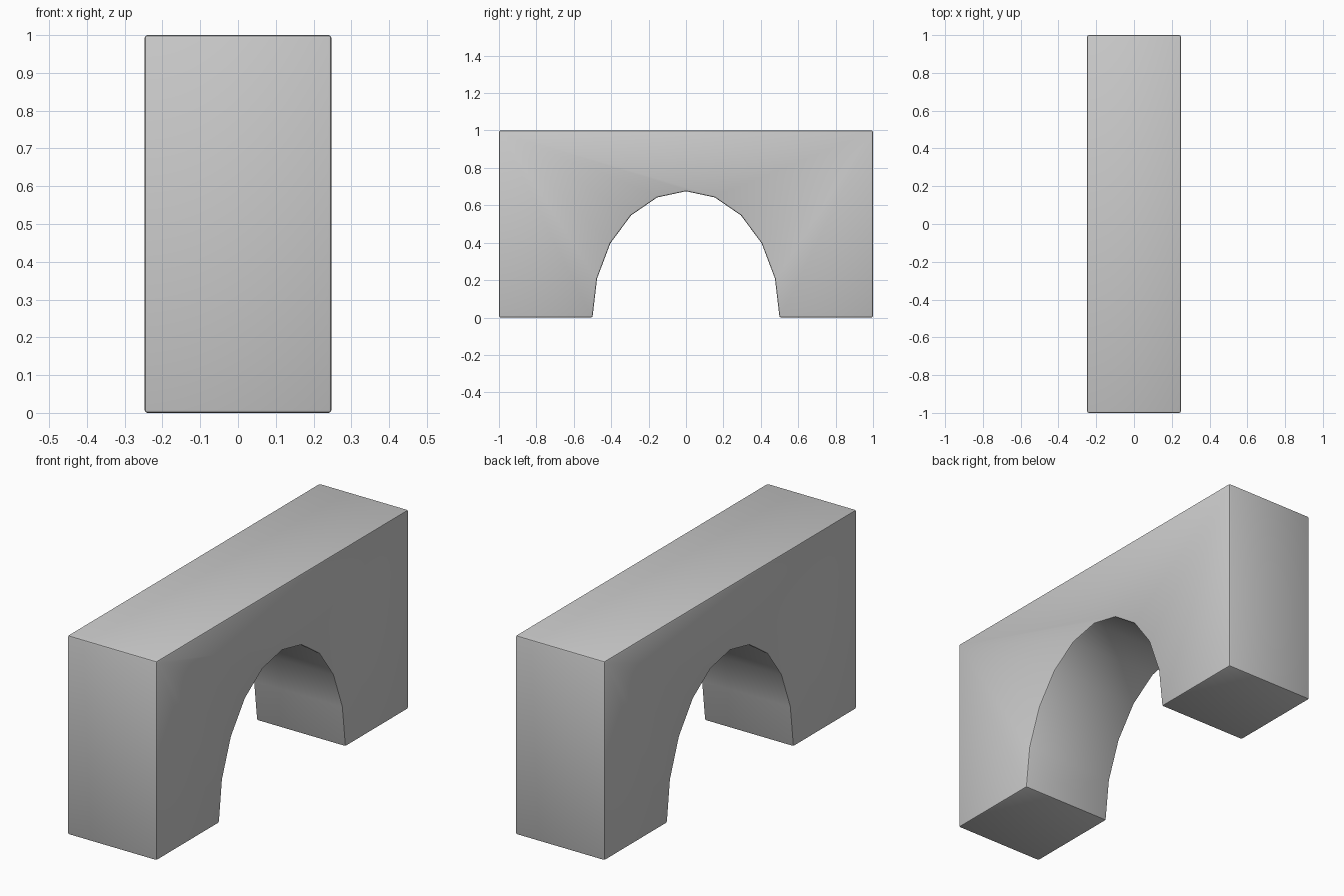
import bpy, bmesh
from math import radians, sin, cos, pi

if "Cube" in bpy.data.objects:
    bpy.data.objects.remove(bpy.data.objects["Cube"])

WIDTH, LENGTH, HEIGHT = 0.495, 2.0, 1.0
ARCH_Y, ARCH_Z, ARCH_STEPS = 0.5, 0.675, 10

# Side profile: outer rectangle with a half-ellipse opening
profile = [(-LENGTH / 2, 0), (-LENGTH / 2, HEIGHT), (LENGTH / 2, HEIGHT), (LENGTH / 2, 0)]
for i in range(ARCH_STEPS + 1):
    a = pi * i / ARCH_STEPS
    profile.append((ARCH_Y * cos(a), ARCH_Z * sin(a)))

# Extrude the profile across the width
bm = bmesh.new()
face = bm.faces.new([bm.verts.new((-WIDTH / 2, y, z)) for y, z in profile])
ext = bmesh.ops.extrude_face_region(bm, geom=[face])
bmesh.ops.translate(bm, vec=(WIDTH, 0, 0),
                    verts=[v for v in ext["geom"] if isinstance(v, bmesh.types.BMVert)])
bmesh.ops.recalc_face_normals(bm, faces=bm.faces)

# Soften the hard edges only, leaving the arch facets alone
hard = [e for e in bm.edges if e.calc_face_angle(0) > radians(40)]
bmesh.ops.bevel(bm, geom=hard, offset=0.008, offset_type='OFFSET', segments=2,
                profile=0.5, affect='EDGES', clamp_overlap=True)
bmesh.ops.recalc_face_normals(bm, faces=bm.faces)

mesh = bpy.data.meshes.new("arch_block")
bm.to_mesh(mesh)
bm.free()
arch = bpy.data.objects.new("arch_block", mesh)
bpy.context.collection.objects.link(arch)

# Smooth arch underside, crisp block faces
bpy.context.view_layer.objects.active = arch
arch.select_set(True)
bpy.ops.object.shade_smooth_by_angle(angle=radians(30))
